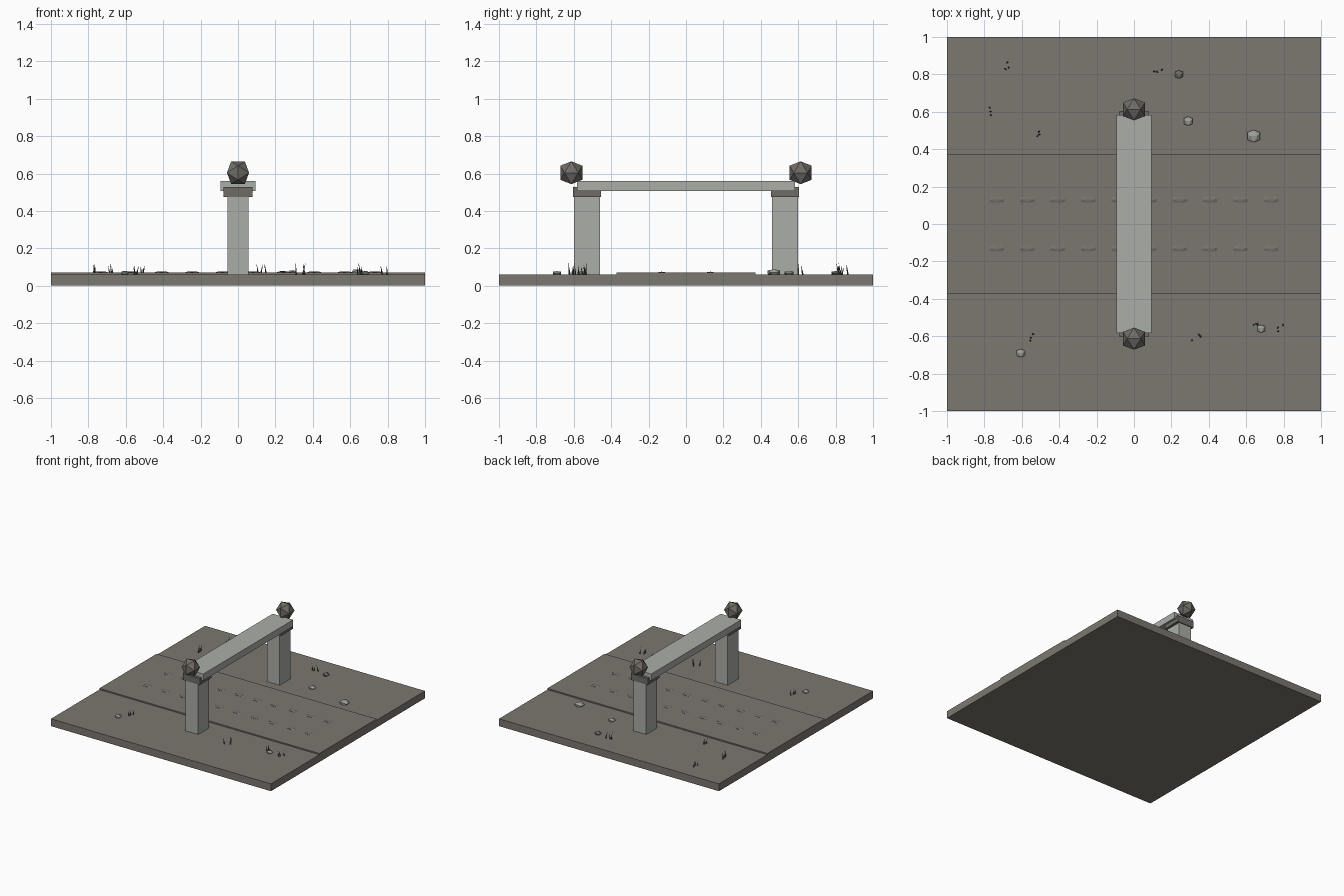
import bpy, bmesh, math, random
from mathutils import Vector, Matrix

if "Cube" in bpy.data.objects:
    bpy.data.objects.remove(bpy.data.objects["Cube"])

random.seed(4)


def material(name, r, g, b):
    m = bpy.data.materials.new(name)
    lin = [((c / 255 + 0.055) / 1.055) ** 2.4 for c in (r, g, b)]
    m.diffuse_color = (*lin, 1)
    m.use_nodes = True
    m.node_tree.nodes["Principled BSDF"].inputs["Base Color"].default_value = m.diffuse_color
    return m


EARTH = material("earth brown grey", 124, 119, 112)
TRACK = material("track brown grey", 123, 118, 110)
MARK = material("worn mark brown", 122, 115, 108)
STONE = material("pale stone", 171, 174, 167)
DARK = material("dark stone", 112, 108, 103)
PEBBLE = material("pebble grey", 160, 161, 155)
GRASS = material("dry grass", 84, 86, 72)


def finish(name, bm, mat):
    bmesh.ops.recalc_face_normals(bm, faces=bm.faces)
    me = bpy.data.meshes.new(name)
    bm.to_mesh(me)
    bm.free()
    me.materials.append(mat)
    ob = bpy.data.objects.new(name, me)
    bpy.context.collection.objects.link(ob)
    return ob


def box(name, x, y, z, mat):
    bm = bmesh.new()
    mid = Vector(((x[0] + x[1]) / 2, (y[0] + y[1]) / 2, (z[0] + z[1]) / 2))
    size = (x[1] - x[0], y[1] - y[0], z[1] - z[0])
    bmesh.ops.create_cube(bm, size=1, matrix=Matrix.Translation(mid) @ Matrix.Diagonal((*size, 1)))
    return finish(name, bm, mat)


def add_ico(bm, centre, half):
    """Twenty-sided stone with edges square to the axes; half = half extents."""
    k = 2 / (1 + math.sqrt(5))
    pts = []
    for a in (-1, 1):
        for b in (-1, 1):
            pts += [(a * k, 0, b), (0, a, b * k), (a, b * k, 0)]
    vs = [bm.verts.new([c + h * q for c, h, q in zip(centre, half, p)]) for p in pts]
    bmesh.ops.convex_hull(bm, input=vs)


def ico(name, centre, half, mat):
    bm = bmesh.new()
    add_ico(bm, centre, half)
    return finish(name, bm, mat)


# ground and track
box("ground", (-1, 1), (-1, 1), (0, 0.06), EARTH)
box("track", (-1, 1), (-0.372, 0.372), (0.055, 0.07), TRACK)

# two rows of worn marks along the track
bm = bmesh.new()
for i in range(10):
    for y in (-0.13, 0.13):
        add_ico(bm, (-0.734 + i * 0.163, y, 0.069), (0.045, 0.018, 0.006))
finish("track_marks", bm, MARK)

# gateway: posts, caps, finials and lintel
for s, side in ((-1, "front"), (1, "back")):
    box(side + "_post", (-0.057, 0.057), sorted((s * 0.46, s * 0.598)), (0.05, 0.49), STONE)
    box(side + "_cap", (-0.077, 0.077), sorted((s * 0.455, s * 0.605)), (0.475, 0.528), DARK)
    ico(side + "_finial", (0, s * 0.613, 0.604), (0.059, 0.059, 0.061), DARK)
box("lintel", (-0.093, 0.093), (-0.583, 0.583), (0.507, 0.561), STONE)

# pebbles
for i, (x, y, r, m) in enumerate([(0.24, 0.80, 0.022, DARK), (0.29, 0.55, 0.024, PEBBLE),
                                  (0.64, 0.47, 0.033, PEBBLE), (0.68, -0.56, 0.021, PEBBLE),
                                  (-0.605, -0.69, 0.022, PEBBLE)]):
    ico(f"pebble_{i + 1}", (x, y, 0.06 + r * 0.35), (r, r, r * 0.5), m)

# grass tufts made of thin leaning blades
bm = bmesh.new()
for x, y in [(-0.67, 0.845), (0.13, 0.81), (-0.765, 0.605), (-0.50, 0.475),
             (-0.535, -0.60), (0.335, -0.61), (0.665, -0.515), (0.795, -0.55)]:
    for _ in range(3):
        base = Vector((x + random.uniform(-0.025, 0.025), y + random.uniform(-0.025, 0.025), 0.055))
        h = random.uniform(0.045, 0.075)
        tilt = Matrix.Rotation(random.uniform(-0.25, 0.25), 4, 'X') @ Matrix.Rotation(random.uniform(-0.25, 0.25), 4, 'Y')
        bmesh.ops.create_cone(bm, segments=4, cap_ends=True, radius1=0.005, radius2=0, depth=h,
                              matrix=Matrix.Translation(base) @ tilt @ Matrix.Translation((0, 0, h / 2)))
finish("grass_tufts", bm, GRASS)
